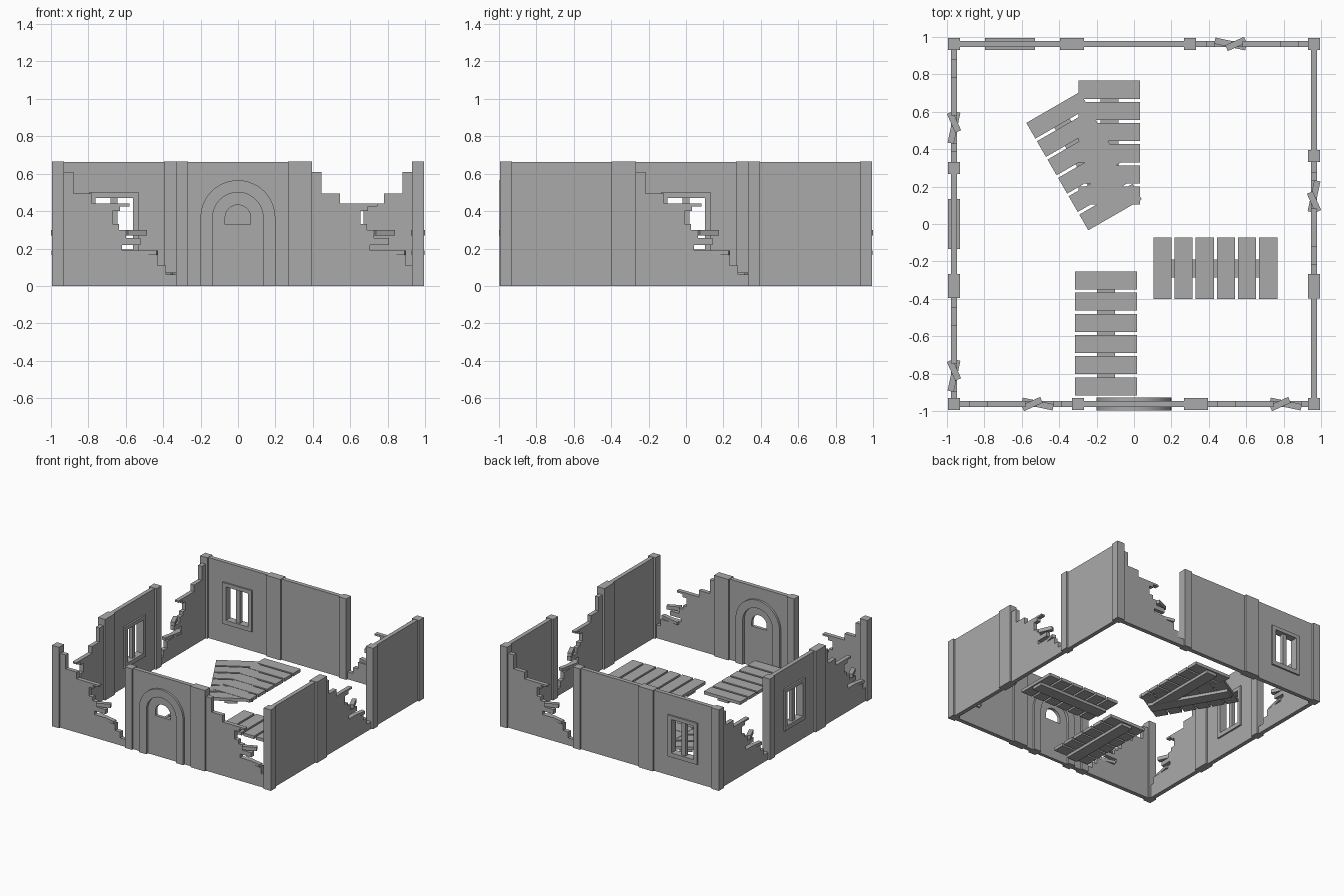
import bpy, bmesh, math
from mathutils import Matrix, Vector

if "Cube" in bpy.data.objects:
    bpy.data.objects.remove(bpy.data.objects["Cube"])

H = 0.662        # wall height
POST = 0.065     # post width and depth
MOD = 0.663      # width of one wall module
EDGE = 0.995     # outer edge of the ruin
LINE = EDGE - POST / 2
THICK = 0.034

stone = bpy.data.materials.new("stone_grey")
stone.use_nodes = True
stone.diffuse_color = (0.4, 0.4, 0.4, 1)
stone.node_tree.nodes["Principled BSDF"].inputs["Base Color"].default_value = (0.4, 0.4, 0.4, 1)


def finish(name, bm, matrix):
    mesh = bpy.data.meshes.new(name)
    bm.to_mesh(mesh)
    bm.free()
    mesh.materials.append(stone)
    obj = bpy.data.objects.new(name, mesh)
    obj.matrix_world = matrix
    bpy.context.scene.collection.objects.link(obj)
    return obj


def box(name, size, matrix):
    bm = bmesh.new()
    bmesh.ops.create_cube(bm, size=1)
    bmesh.ops.scale(bm, vec=size, verts=bm.verts)
    return finish(name, bm, matrix)


def slab(name, loops, depth, matrix):
    """Upright plate from an outline and optional holes, given as (x, z) loops."""
    bm = bmesh.new()
    for loop in loops:
        verts = [bm.verts.new((x, 0, z)) for x, z in loop]
        for a, b in zip(verts, verts[1:] + verts[:1]):
            bm.edges.new((a, b))
    bmesh.ops.triangle_fill(bm, use_beauty=True, use_dissolve=False,
                            edges=bm.edges[:], normal=(0, -1, 0))
    bmesh.ops.recalc_face_normals(bm, faces=bm.faces[:])
    obj = finish(name, bm, matrix)
    solid = obj.modifiers.new("thickness", 'SOLIDIFY')
    solid.thickness = depth
    solid.offset = 0
    return obj


def rect(x0, x1, z0, z1):
    return [(x0, z0), (x0, z1), (x1, z1), (x1, z0)]


def arch(r, base=0.0, spring=0.365, steps=24):
    """Arched outline running from the left foot over the top to the right foot."""
    curve = [(-r * math.cos(math.pi * i / steps), spring + r * math.sin(math.pi * i / steps))
             for i in range(steps + 1)]
    return [(-r, base)] + curve + [(r, base)]


def move(x, y=0.0, z=0.0):
    return Matrix.Translation(Vector((x, y, z)))


def turn(degrees):
    return Matrix.Rotation(math.radians(degrees), 4, 'Z')


# Stepped brick edge of a collapsed wall, measured from its post
BROKEN = [(-0.03, 0), (-0.03, 0.61), (0.05, 0.61), (0.05, 0.495), (0.15, 0.495), (0.15, 0.44),
          (0.35, 0.44), (0.35, 0.425), (0.3, 0.425), (0.3, 0.4), (0.26, 0.4), (0.26, 0.33),
          (0.295, 0.33), (0.295, 0.3), (0.33, 0.3), (0.33, 0.257), (0.41, 0.257), (0.41, 0.22),
          (0.31, 0.22), (0.31, 0.19), (0.42, 0.19), (0.42, 0.165), (0.5, 0.165), (0.5, 0.11),
          (0.545, 0.11), (0.545, 0.06), (0.598, 0.06), (0.598, 0)]


def broken_wall(tag, m):
    m = m @ move(POST)
    slab(tag + "_broken_wall", [BROKEN], THICK, m)
    box(tag + "_loose_brick_upper", (0.11, 0.034, 0.03), m @ move(0.385, 0, 0.285) @ turn(24))
    box(tag + "_loose_brick_lower", (0.17, 0.034, 0.024), m @ move(0.415, 0, 0.178) @ turn(-12))


def plain_wall(tag, m):
    slab(tag + "_plain_wall", [rect(0.03, MOD - 0.03, 0, H)], THICK, m)


def window_wall(tag, m):
    m = m @ move(MOD / 2)
    side = MOD / 2 - 0.03
    slab(tag + "_window_wall", [rect(-side, side, 0, H), rect(-0.115, 0.115, 0.18, 0.48)], THICK, m)
    slab(tag + "_window_frame", [rect(-0.134, 0.134, 0.16, 0.5), rect(-0.1, 0.1, 0.195, 0.47)], 0.062, m)
    box(tag + "_window_bar", (0.036, 0.03, 0.29), m @ move(0, 0, 0.333))


def door_wall(tag, m):
    m = m @ move(MOD / 2)
    side = MOD / 2 - 0.03
    slab(tag + "_door_wall", [[(-side, 0), (-side, H), (side, H), (side, 0)] + arch(0.165)[::-1]], THICK, m)
    slab(tag + "_door_frame", [arch(0.2) + arch(0.135)[::-1]], 0.07, m)
    slab(tag + "_door", [arch(0.137), arch(0.068, 0.328)], 0.026, m)


# Four walls of three modules, each turned a quarter from the last
WALLS = {
    "front": (broken_wall, door_wall, broken_wall),
    "left": (plain_wall, broken_wall, plain_wall),
    "back": (broken_wall, plain_wall, window_wall),
    "right": (broken_wall, window_wall, broken_wall),
}
for k, (side_name, modules) in enumerate(WALLS.items()):
    for i, build in enumerate(modules):
        tag = f"{side_name}_{i + 1}"
        m = turn(90 * k) @ move(-EDGE + i * MOD, -LINE)
        build(tag, m)
        posts = [POST / 2]
        if build is not broken_wall and i < 2:
            posts.append(MOD - POST / 2)
        for j, x in enumerate(posts):
            box(f"{tag}_post_{j + 1}", (POST, POST, H + 0.003), m @ move(x, 0, (H + 0.003) / 2))


# Floor sections: six planks over one central beam
def floor_section(name, x, y, angle, lift=0.0):
    m = move(x, y, lift) @ turn(angle)
    for i in range(6):
        box(f"{name}_plank_{i + 1}", (0.33, 0.097, 0.025), m @ move(0, (i - 2.5) * 0.1132, 0.06))
    box(name + "_beam", (0.096, 0.64, 0.024), m @ move(0, 0, 0.036))


floor_section("front_floor", -0.15, -0.585, 0)
floor_section("side_floor", 0.435, -0.237, 90)
floor_section("back_floor", -0.132, 0.435, 0)
floor_section("slanted_floor", -0.267, 0.336, 30, -0.002)
